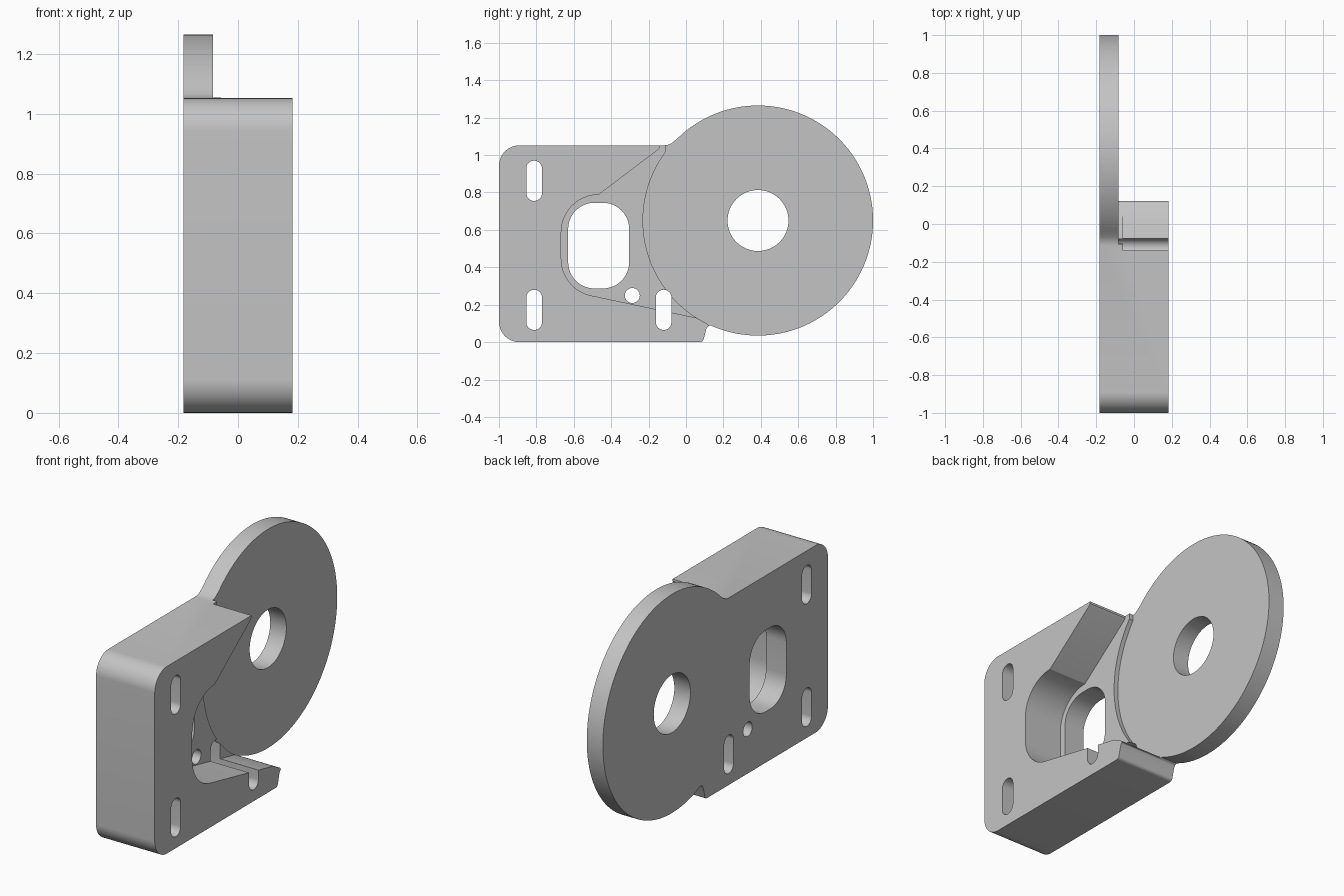
import bpy, bmesh, math

if "Cube" in bpy.data.objects:
    bpy.data.objects.remove(bpy.data.objects["Cube"])

X0, X1 = -0.183, 0.182        # back face and rim face
DISC_X, FLOOR_X = -0.083, -0.057
CY, CZ, R = 0.385, 0.65, 0.615

grey = bpy.data.materials.new("plain grey")
grey.diffuse_color = (0.55, 0.55, 0.55, 1)
grey.use_nodes = True
grey.node_tree.nodes["Principled BSDF"].inputs["Base Color"].default_value = grey.diffuse_color


def arc(cy, cz, r, a0, a1, n=16):
    return [(cy + r * math.cos(math.radians(a0 + (a1 - a0) * i / n)),
             cz + r * math.sin(math.radians(a0 + (a1 - a0) * i / n)))
            for i in range(n + 1)]


def rounded_slot(y0, y1, z0, z1, r, n=12):
    return (arc(y1 - r, z1 - r, r, 0, 90, n) + arc(y0 + r, z1 - r, r, 90, 180, n)
            + arc(y0 + r, z0 + r, r, 180, 270, n) + arc(y1 - r, z0 + r, r, 270, 360, n))


def extrude(name, outline, xa, xb):
    """Solid from a side outline (y, z) extruded along x."""
    bm = bmesh.new()
    face = bm.faces.new([bm.verts.new((xa, y, z)) for y, z in outline])
    new = bmesh.ops.extrude_face_region(bm, geom=[face])["geom"]
    bmesh.ops.translate(bm, vec=(xb - xa, 0, 0),
                        verts=[v for v in new if isinstance(v, bmesh.types.BMVert)])
    bmesh.ops.remove_doubles(bm, verts=bm.verts, dist=1e-5)
    bmesh.ops.recalc_face_normals(bm, faces=bm.faces)
    mesh = bpy.data.meshes.new(name)
    bm.to_mesh(mesh)
    bm.free()
    mesh.materials.append(grey)
    ob = bpy.data.objects.new(name, mesh)
    bpy.context.collection.objects.link(ob)
    return ob


# Housing: rounded block blending into the round disc
outline = (arc(-0.89, 0.11, 0.11, 180, 270)
           + arc(0.075, 0.02, 0.02, 270, 345, 6)
           + [(0.108, 0.07), (0.116, 0.083), (0.128, 0.09)]
           + arc(CY, CZ, R, -114.2, 132, 110)
           + [(-0.05, 1.085), (-0.072, 1.067), (-0.092, 1.056), (-0.115, 1.052)]
           + arc(-0.89, 0.942, 0.11, 90, 180))
housing = extrude("housing", outline, X0, X1)

cutters = []

# Clearance that leaves only the thin disc on the right
clearance = arc(CY, CZ, R, 143, 243.8, 50) + [
    (0.13, 0.075), (0.14, -0.1), (1.1, -0.1), (1.1, 1.4), (-0.1, 1.4)]
cutters.append(extrude("clearance_cutter", clearance, DISC_X, 0.3))

# Pocket around the oval window, open toward the disc
pocket = (arc(-0.467, 0.588, 0.2, 90, 180) + arc(-0.467, 0.445, 0.2, 180, 258)
          + [(0.06, 0.129), (0.2, 0.2), (0.2, 1.1), (-0.14, 1.1), (-0.14, 1.04), (-0.15, 1.028)])
cutters.append(extrude("pocket_cutter", pocket, FLOOR_X, 0.3))

# Through holes: shaft hole, window, pin hole and mounting slots
holes = {
    "shaft_hole": arc(CY, CZ, 0.163, 0, 360, 64),
    "window": rounded_slot(-0.63, -0.304, 0.287, 0.745, 0.14),
    "pin_hole": arc(-0.287, 0.249, 0.04, 0, 360, 32),
    "upper_slot": rounded_slot(-0.854, -0.77, 0.755, 0.97, 0.0419),
    "lower_slot": rounded_slot(-0.854, -0.77, 0.065, 0.28, 0.0419),
    "inner_slot": rounded_slot(-0.161, -0.078, 0.065, 0.28, 0.0414),
}
for name, shape in holes.items():
    cutters.append(extrude(name + "_cutter", shape, -0.4, 0.4))

bpy.context.view_layer.objects.active = housing
housing.select_set(True)
for cutter in cutters:
    mod = housing.modifiers.new(cutter.name, "BOOLEAN")
    mod.operation, mod.solver, mod.object = "DIFFERENCE", "EXACT", cutter
    bpy.ops.object.modifier_apply(modifier=mod.name)
    bpy.data.objects.remove(cutter)

bpy.ops.object.shade_smooth_by_angle(angle=math.radians(25))
